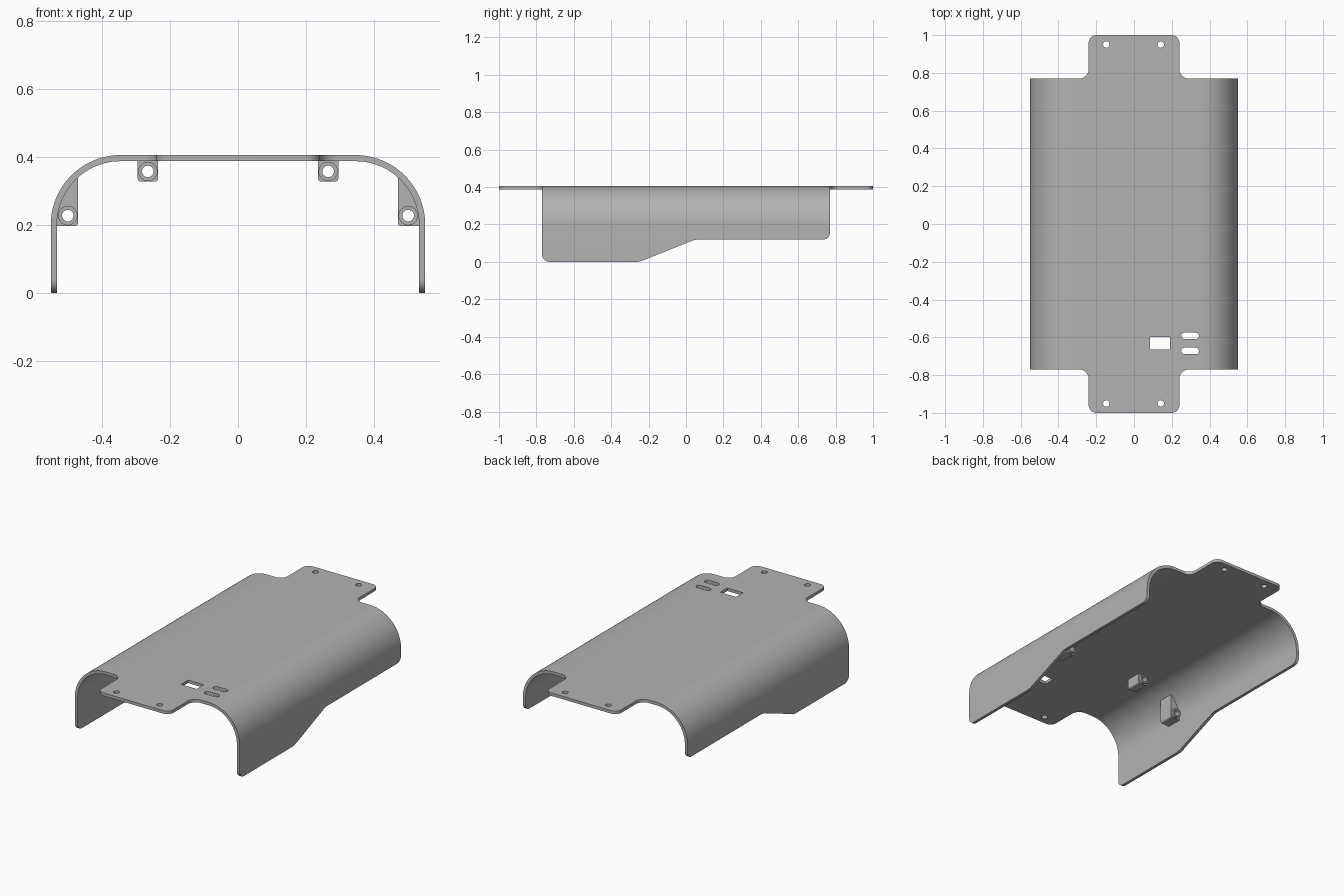
import bpy, bmesh, math
from mathutils import Vector

cube = bpy.data.objects.get("Cube")
if cube:
    bpy.data.objects.remove(cube, do_unlink=True)

grey = bpy.data.materials.new("plain grey")
grey.use_nodes = True
grey.diffuse_color = (0.45, 0.45, 0.45, 1)
grey.node_tree.nodes["Principled BSDF"].inputs["Base Color"].default_value = (0.45, 0.45, 0.45, 1)

TOP, THICK, HALF, RADIUS = 0.405, 0.018, 0.55, 0.205
BEND = (HALF - RADIUS, TOP - RADIUS)


def arc(centre, r, start, end, steps=24):
    """Points on an arc, angles in degrees."""
    angles = [math.radians(start + (end - start) * i / steps) for i in range(steps + 1)]
    return [(centre[0] + r * math.cos(a), centre[1] + r * math.sin(a)) for a in angles]


def rounded(corners, steps=8):
    """Outline from (x, y, radius) corners, with each corner filleted."""
    out = []
    for i, (x, y, r) in enumerate(corners):
        p = Vector((x, y))
        if r == 0:
            out.append((x, y))
            continue
        a = (Vector(corners[i - 1][:2]) - p).normalized()
        b = (Vector(corners[(i + 1) % len(corners)][:2]) - p).normalized()
        half = a.angle(b) / 2
        centre = p + (a + b).normalized() * (r / math.sin(half))
        u = p + a * (r / math.tan(half)) - centre
        v = p + b * (r / math.tan(half)) - centre
        for k in range(steps + 1):
            d = u.lerp(v, k / steps).normalized() * r
            out.append(tuple(centre + d))
    return out


def prism(name, outline, axis, lo, hi):
    """Extrude a 2D outline along x, y or z."""
    place = {"x": lambda p, t: (t, p[0], p[1]),
             "y": lambda p, t: (p[0], t, p[1]),
             "z": lambda p, t: (p[0], p[1], t)}[axis]
    bm = bmesh.new()
    a = [bm.verts.new(place(p, lo)) for p in outline]
    b = [bm.verts.new(place(p, hi)) for p in outline]
    bm.faces.new(a)
    bm.faces.new(b[::-1])
    for i in range(len(a)):
        j = (i + 1) % len(a)
        bm.faces.new((a[i], b[i], b[j], a[j]))
    bmesh.ops.recalc_face_normals(bm, faces=bm.faces)
    mesh = bpy.data.meshes.new(name)
    bm.to_mesh(mesh)
    bm.free()
    mesh.materials.append(grey)
    obj = bpy.data.objects.new(name, mesh)
    bpy.context.collection.objects.link(obj)
    return obj


def combine(obj, tool, operation):
    """Apply a boolean and discard its tool."""
    mod = obj.modifiers.new("cut", "BOOLEAN")
    mod.operation, mod.object, mod.solver = operation, tool, "EXACT"
    bpy.context.view_layer.objects.active = obj
    bpy.ops.object.modifier_apply(modifier=mod.name)
    bpy.data.objects.remove(tool, do_unlink=True)


def smooth(obj):
    bpy.ops.object.select_all(action="DESELECT")
    obj.select_set(True)
    bpy.context.view_layer.objects.active = obj
    bpy.ops.object.shade_smooth_by_angle(angle=math.radians(30))


def circle(x, y, r):
    return arc((x, y), r, 0, 360, 32)[:-1]


# Arched cover: bent sheet section along its length
outer = [(HALF, 0)] + arc(BEND, RADIUS, 0, 90)
inner = [(HALF - THICK, 0)] + arc(BEND, RADIUS - THICK, 0, 90)
half_section = outer, inner
section = (outer + [(-x, z) for x, z in outer[::-1]]
           + [(-x, z) for x, z in inner] + inner[::-1])
cover = prism("cover", section, "y", -1, 1)

# Plan shape with narrow end tabs
quarter = [(0.6, 0.77, 0), (0.24, 0.77, 0.05), (0.24, 1, 0.04)]
right_half = [(x, -y, r) for x, y, r in quarter[::-1]] + quarter
plan = right_half + [(-x, y, r) for x, y, r in right_half[::-1]]
combine(cover, prism("plan_cutter", rounded(plan), "z", -0.1, 0.6), "INTERSECT")

# Side shape: deep at the front, sloping up to a shallow rear
side = [(-1.1, 0.6, 0), (-1.1, 0.3, 0), (-0.77, 0.3, 0), (-0.77, 0, 0.04),
        (-0.25, 0, 0.1), (0.05, 0.12, 0.1), (0.77, 0.12, 0.035),
        (0.77, 0.3, 0), (1.1, 0.3, 0), (1.1, 0.6, 0)]
combine(cover, prism("side_cutter", rounded(side), "x", -0.7, 0.7), "INTERSECT")

# Screw holes, window and two slots
openings = [circle(x, y, 0.017) for x in (-0.147, 0.142) for y in (-0.95, 0.95)]
openings.append([(0.085, -0.665), (0.19, -0.665), (0.19, -0.598), (0.085, -0.598)])
for y in (-0.592, -0.672):
    openings.append(arc((0.327, y), 0.017, -90, 90, 12) + arc((0.267, y), 0.017, 90, 270, 12))
for outline in openings:
    combine(cover, prism("opening_cutter", outline, "z", 0.3, 0.5), "DIFFERENCE")
smooth(cover)

# Mounting lugs under the cover, mirrored left and right
FRONT, BACK = -0.33, -0.24
upper = rounded([(0.235, 0.327, 0.01), (0.295, 0.327, 0.01), (0.295, 0.392, 0), (0.235, 0.392, 0)])
reach = RADIUS - THICK / 2
end = math.degrees(math.acos((0.47 - BEND[0]) / reach))
lower = rounded([(0.54, 0.196, 0), (0.47, 0.34, 0), (0.47, 0.196, 0.01)])[2:]
lower = arc(BEND, reach, 0, end, 12) + lower + [(0.535, 0.196)]
for level, outline, (hx, hz) in (("upper", upper, (0.265, 0.357)), ("lower", lower, (0.5, 0.227))):
    for word, s in (("left", 1), ("right", -1)):
        lug = prism(f"{level}_lug_{word}", [(s * x, z) for x, z in outline], "y", FRONT, BACK)
        # Raised collar behind, shallow recess in front, hole right through
        combine(lug, prism("collar", circle(s * hx, hz, 0.027), "y", BACK - 0.02, BACK + 0.015), "UNION")
        combine(lug, prism("recess", circle(s * hx, hz, 0.027), "y", FRONT - 0.02, FRONT + 0.01), "DIFFERENCE")
        combine(lug, prism("bore", circle(s * hx, hz, 0.017), "y", FRONT - 0.1, BACK + 0.1), "DIFFERENCE")
        smooth(lug)
